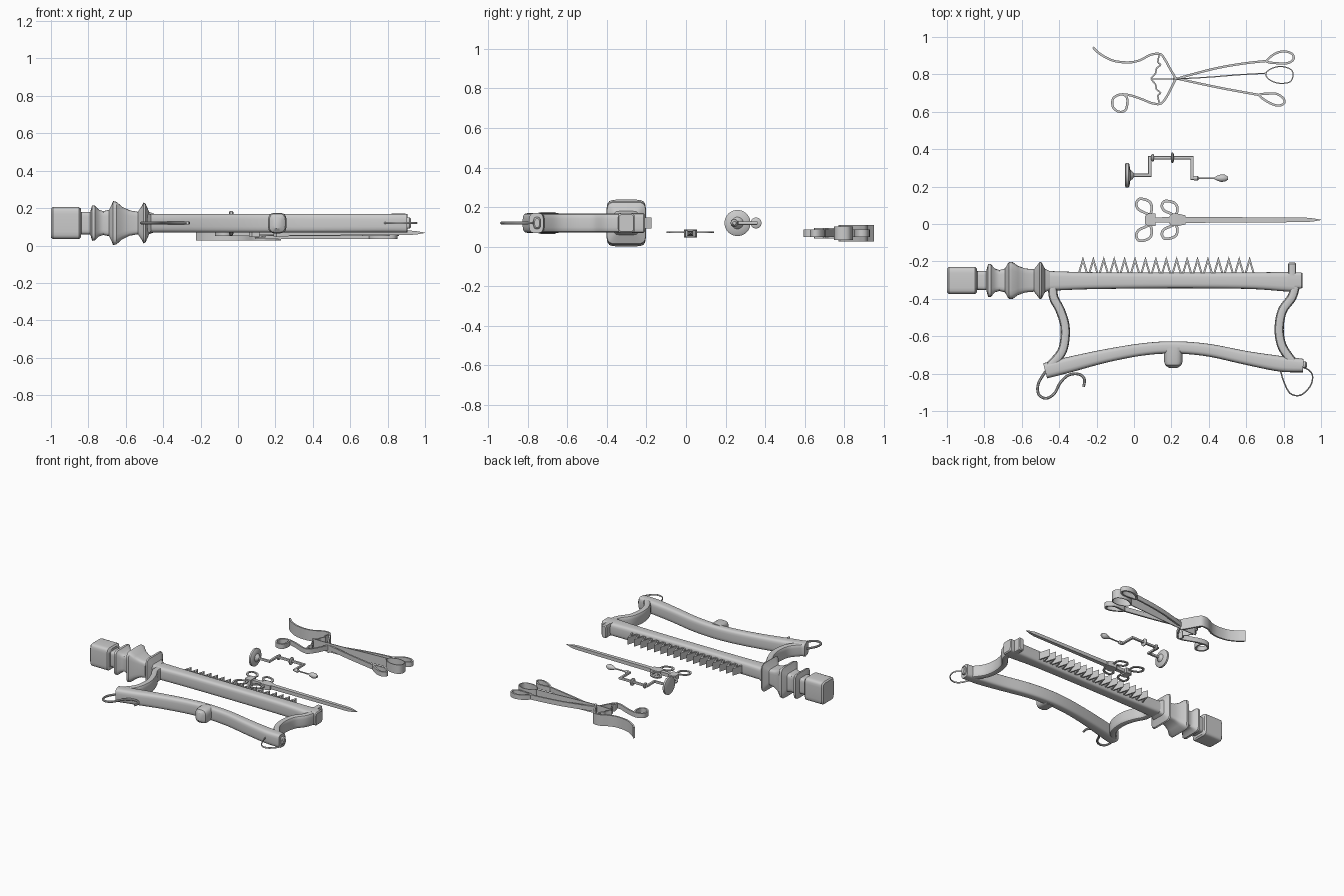
import bpy, bmesh, math
from mathutils import Vector


def spline(pts, div, closed):
    """Catmull-Rom through points of any dimension."""
    n, out = len(pts), []
    for i in range(n if closed else n - 1):
        idx = [i - 1, i, i + 1, i + 2]
        a, b, c, d = [pts[j % n] if closed else pts[min(max(j, 0), n - 1)] for j in idx]
        for k in range(div):
            t = k / div
            out.append([0.5 * (2 * q + (r - p) * t + (2 * p - 5 * q + 4 * r - s) * t * t
                        + (3 * q - p - 3 * r + s) * t ** 3) for p, q, r, s in zip(a, b, c, d)])
    if not closed:
        out.append(list(pts[-1]))
    return out


def sweep(name, pts, w=0.01, h=0.01, z=0.12, n=4, p=1.0, div=6, closed=False):
    """Sweep a section (half width w, half height h) along a flat path; points are (x, y[, w, h])."""
    full = [tuple(q) if len(q) == 4 else (q[0], q[1], w, h) for q in pts]
    path = spline(full, div, closed) if div > 1 else full
    m = len(path)
    if n == 4:
        sec = [(1, 1), (-1, 1), (-1, -1), (1, -1)]
    else:
        sec = []
        for k in range(n):
            a = 2 * math.pi * (k + 0.5) / n
            c, s = math.cos(a), math.sin(a)
            sec.append((math.copysign(abs(c) ** p, c), math.copysign(abs(s) ** p, s)))
    bm, rings = bmesh.new(), []
    for i, (x, y, ww, hh) in enumerate(path):
        pos = Vector((x, y))
        prv = Vector(path[(i - 1) % m][:2]) if closed or i else pos
        nxt = Vector(path[(i + 1) % m][:2]) if closed or i < m - 1 else pos
        d1, d2 = (pos - prv), (nxt - pos)
        d1 = d1.normalized() if d1.length > 1e-6 else d2.normalized()
        d2 = d2.normalized() if d2.length > 1e-6 else d1
        t = (d1 + d2).normalized()
        miter = 1 / max(t.dot(d2), 0.3)
        nx, ny = -t.y * miter, t.x * miter
        rings.append([bm.verts.new((x + nx * ww * c, y + ny * ww * c, z + hh * s)) for c, s in sec])
    for i in range(m if closed else m - 1):
        A, B = rings[i], rings[(i + 1) % m]
        for k in range(len(sec)):
            bm.faces.new((A[k], A[(k + 1) % len(sec)], B[(k + 1) % len(sec)], B[k]))
    if not closed:
        bm.faces.new(rings[0])
        bm.faces.new(rings[-1][::-1])
    bmesh.ops.recalc_face_normals(bm, faces=bm.faces)
    me = bpy.data.meshes.new(name)
    bm.to_mesh(me)
    bm.free()
    ob = bpy.data.objects.new(name, me)
    bpy.context.collection.objects.link(ob)
    bpy.ops.object.select_all(action='DESELECT')
    ob.select_set(True)
    bpy.context.view_layer.objects.active = ob
    bpy.ops.object.shade_smooth_by_angle(angle=math.radians(35))
    return ob


def along_x(name, y, prof, z=0.12, **kw):
    """Straight part along x from (x, w, h) stations."""
    return sweep(name, [(x, y, w, h) for x, w, h in prof], z=z, div=1, **kw)


# ---- Saw: squared turned handle and main beam
along_x("saw_handle", -0.302, [
    (-1.0, .064, .078), (-.99, .073, .086), (-.85, .073, .086), (-.84, .064, .076), (-.838, .05, .06),
    (-.79, .052, .06), (-.78, .088, .095), (-.765, .088, .093), (-.745, .064, .072), (-.72, .056, .064),
    (-.69, .064, .07), (-.675, .09, .1), (-.668, .1, .118), (-.65, .1, .114), (-.62, .078, .088),
    (-.58, .064, .068), (-.535, .06, .06), (-.515, .085, .09), (-.505, .1, .11), (-.495, .098, .105),
    (-.475, .062, .06), (-.45, .05, .05)], n=24, p=0.3)
sweep("main_beam", [(-.47, -.305, .055, .05), (-.38, -.304, .05, .05), (-.2, -.303, .045, .05),
      (.2, -.302, .042, .05), (.6, -.303, .044, .05), (.8, -.308, .052, .05), (.86, -.31, .054, .05)],
      n=20, p=0.45)
along_x("beam_end_block", -.302, [(.82, .043, .05), (.895, .043, .05), (.902, .037, .043)], n=20, p=0.3)
sweep("beam_end_nub", [(.845, -.28, .022, .05), (.845, -.215, .022, .05), (.845, -.207, .016, .043)],
      n=16, p=0.4, div=1)

# ---- Saw: curved side arms, lower bar, knobs
sweep("left_arm", [(-.435, -.31), (-.43, -.39), (-.395, -.46), (-.37, -.54), (-.37, -.62),
      (-.39, -.69), (-.45, -.76)], w=.025, h=.048, n=16, p=0.5)
sweep("right_arm", [(.865, -.32), (.845, -.39), (.795, -.46), (.777, -.54), (.78, -.61),
      (.80, -.67), (.85, -.74)], w=.025, h=.048, n=16, p=0.5)
sweep("lower_bar", [(-.475, -.785, .042, .05), (-.35, -.753, .042, .05), (-.15, -.705, .036, .05),
      (.05, -.67, .033, .05), (.22, -.66, .033, .05), (.4, -.675, .034, .05), (.6, -.716, .037, .05),
      (.78, -.747, .042, .05), (.905, -.757, .036, .05)], n=20, p=0.5)
sweep("lower_bar_knob", [(.21, -.66, .05, .055), (.21, -.735, .05, .055), (.21, -.755, .043, .05),
      (.21, -.77, .022, .03)], n=20, p=0.6, div=1)
along_x("bar_end_pin", -.753, [(.89, .018, .03), (.918, .018, .03), (.925, .012, .022)], n=16, p=0.6)

# ---- Saw: wire hooks
sweep("left_hook", [(-.46, -.77), (-.51, -.85), (-.51, -.91), (-.47, -.932), (-.425, -.905), (-.395, -.85),
      (-.35, -.808), (-.295, -.803), (-.265, -.83), (-.27, -.87)], w=.008, h=.008, n=8)
sweep("right_loop", [(.78, -.77), (.80, -.84), (.835, -.905), (.89, -.915), (.94, -.87), (.955, -.82),
      (.94, -.785), (.90, -.765)], w=.004, h=.006, n=8)

# ---- Saw: zigzag row of teeth
pitch, x0 = 0.0557, -0.273
teeth = []
for i in range(17):
    c = x0 + i * pitch
    teeth += [(c - .022, -.265), (c, -.19), (c + .022, -.265)]
sweep("saw_teeth", teeth, w=.005, h=.027, div=1)

# ---- Skewer with winged screws
S = 0.022
along_x("skewer_shaft", S, [(.08, .013, .012), (.27, .016, .014), (.92, .012, .012), (.96, .008, .008),
        (1.0, .001, .001)], z=.068)
along_x("skewer_block_1", S, [(.06, .022, .018), (.075, .033, .02), (.115, .033, .02)], z=.066)
along_x("skewer_block_2", S, [(.19, .02, .018), (.205, .033, .02), (.235, .033, .02), (.275, .024, .016)],
        z=.066)
for i, (bx, s) in enumerate([(0, 1), (.137, .9)]):
    for side in (1, -1):
        wing = [(.085, .03), (.095, .065), (.085, .095), (.055, .11), (.025, .11), (.012, .085),
                (.022, .058), (.05, .042)]
        sweep(f"screw_wing_{i + 1}_{'upper' if side > 0 else 'lower'}",
              [(bx + x, S + side * y * s) for x, y in wing], w=.007, h=.004, z=.073, closed=True)

# ---- Hand brace: cranked rod, round knob, collars and bit
along_x("brace_knob", .26, [(x, r, r) for x, r in [(-.048, .058), (-.044, .066), (-.03, .066), (-.024, .058),
        (-.02, .03), (-.008, .02), (0, .01)]], n=28)
sweep("brace_crank", [(-.01, .26), (.085, .26), (.085, .354), (.31, .354), (.31, .245), (.335, .245)],
      w=.009, h=.009, n=12, p=0.6, div=1)
for name, x, r in [("brace_collar_small", .1, .021), ("brace_collar_large", .205, .028)]:
    along_x(name, .354, [(x - .008, r * .7, r * .7), (x - .003, r, r), (x + .003, r, r),
            (x + .008, r * .7, r * .7)], n=20)
along_x("brace_bit", .245, [(x, r, r) for x, r in [(.32, .013), (.34, .013), (.347, .005), (.43, .005),
        (.445, .014), (.465, .02), (.485, .019), (.502, .009)]], n=16)

# ---- Forceps: broad blade, curled handle, arms with end loops
Z = 0.068
sweep("forceps_blade", [(-.22, .945), (-.18, .908), (-.11, .873), (-.03, .864), (.03, .875), (.09, .905),
      (.14, .908), (.165, .88), (.19, .835), (.225, .775)], w=.006, h=.042, z=Z)
sweep("forceps_curl", [(-.035, .655), (-.045, .61), (-.08, .6), (-.112, .625), (-.112, .67), (-.075, .692),
      (-.02, .688), (.04, .668), (.10, .645), (.145, .645), (.18, .69), (.225, .78)], w=.006, h=.018, z=Z)
sweep("forceps_curl_ring", [(-.035, .655), (-.045, .61), (-.08, .6), (-.112, .625), (-.112, .67),
      (-.075, .692), (-.045, .685)], w=.006, h=.018, z=Z, closed=True)
sweep("upper_arm", [(.21, .77), (.3, .797), (.45, .835), (.6, .86), (.715, .872)], w=.006, h=.018, z=Z)
sweep("upper_arm_loop", [(.71, .87), (.75, .908), (.80, .923), (.845, .91), (.852, .88), (.82, .86),
      (.76, .86)], w=.006, h=.018, z=Z, closed=True)
sweep("lower_arm", [(.21, .782), (.3, .762), (.45, .73), (.6, .702), (.68, .688)], w=.006, h=.018, z=Z)
sweep("lower_arm_loop", [(.67, .689), (.72, .65), (.77, .633), (.802, .645), (.80, .67), (.765, .695),
      (.72, .697)], w=.006, h=.018, z=Z, closed=True)
sweep("middle_arm", [(.09, .776), (.225, .776), (.4, .785), (.55, .797), (.705, .806)], w=.003, h=.034, z=Z)
sweep("middle_arm_loop", [(.705, .806), (.72, .775), (.77, .753), (.83, .758), (.85, .79), (.84, .825),
      (.79, .842), (.74, .833)], w=.003, h=.034, z=Z, closed=True)

# ---- Forceps: mirrored spring plates
for name, s in (("spring_plate_upper", 1), ("spring_plate_lower", -1)):
    sweep(name, [(x, .776 + s * y) for x, y in [(.135, .128), (.128, .09), (.142, .075), (.12, .055),
          (.115, .03), (.09, .002)]], w=.004, h=.026, z=Z, div=4)
